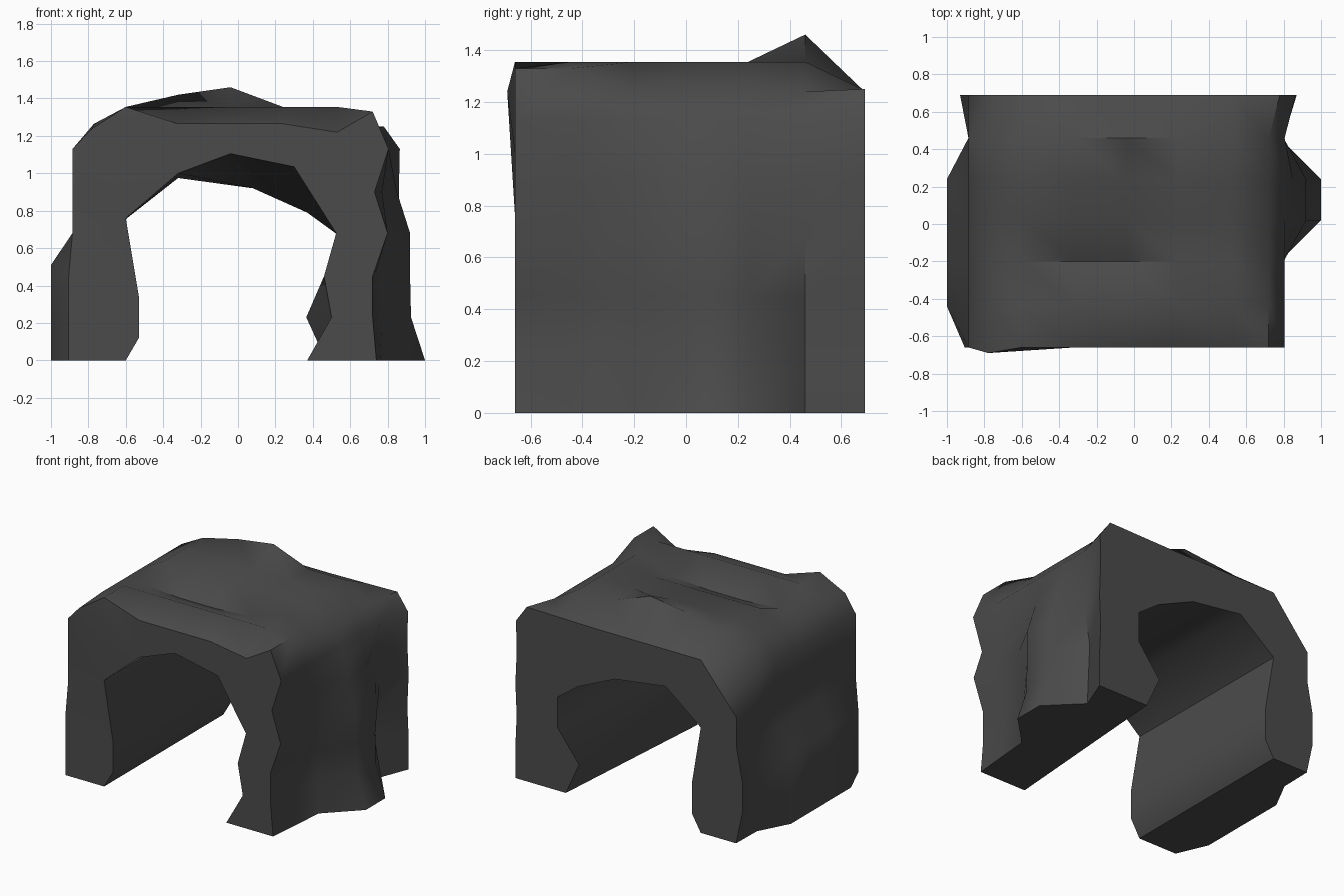
import bpy, bmesh, math

# Outer arch cross-section (x, z), from right foot over the roof to left foot
OUTER = [(.78, 0), (.77, .23), (.76, .45), (.80, .68), (.77, .9), (.805, 1.13), (.72, 1.24),
         (.53, 1.355), (.24, 1.355), (-.04, 1.355), (-.32, 1.355), (-.6, 1.355),
         (-.77, 1.265), (-.885, 1.13), (-.885, .9), (-.885, .68), (-1, .51), (-1, .23), (-1, 0)]

# Opening profile (x, z) at the front and back, left foot to right foot
INNER_FRONT = [(-.6, 0), (-.53, .12), (-.53, .34), (-.6, .76), (-.32, 1.0), (-.04, 1.105),
               (.30, 1.035), (.525, .68), (.46, .45), (.50, .23), (.37, 0)]
INNER_BACK = [(-.6, 0), (-.53, .12), (-.53, .34), (-.6, .755), (-.32, .975), (.08, .92),
              (.37, .79), (.535, .67), (.535, .45), (.365, .23), (.47, 0)]

# Stations along y and the rocky dents and bulges at each one
STATIONS = [-.66, -.44, -.2, .02, .24, .46, .69]
BULGE = {0: (1.0, 0), 1: (.925, .23), 2: (.92, .45), 3: (.92, .68), 4: (.85, .9)}
DENTS = [
    {0: (.74, 0), 1: (.72, .23), 2: (.72, .45), 4: (.73, .9), 6: (.72, 1.33), 7: (.53, 1.22),
     8: (.24, 1.265), 9: (-.04, 1.265), 10: (-.32, 1.265), 12: (-.78, 1.24),
     16: (-.905, .45), 17: (-.905, .23), 18: (-.905, 0)},
    {0: (.76, 0), 1: (.74, .23), 2: (.73, .45), 6: (.72, 1.33)},
    {8: (.24, 1.27), 9: (-.04, 1.25), 10: (-.32, 1.25), 11: (-.6, 1.27)},
    BULGE,
    BULGE,
    {9: (-.04, 1.46), 10: (-.32, 1.42), 16: (-.885, .45), 17: (-.885, .23), 18: (-.885, 0)},
    {0: (.87, 0), 1: (.87, .23), 2: (.86, .45), 3: (.87, .68), 4: (.86, .9), 5: (.865, 1.13),
     6: (.78, 1.25), 7: (.53, 1.245), 8: (.24, 1.24), 9: (-.04, 1.24), 10: (-.32, 1.24),
     11: (-.6, 1.24), 12: (-.7, 1.12), 13: (-.8, 1.0), 14: (-.885, .9),
     16: (-.93, .45), 17: (-.93, .23), 18: (-.88, 0)},
]

bm = bmesh.new()


def ring(points, y):
    return [bm.verts.new((x, y, z)) for x, z in points]


def bridge(a, b):
    for i in range(len(a) - 1):
        bm.faces.new((a[i], a[i + 1], b[i + 1], b[i]))


# Outer shell lofted along y
rings = [ring([d.get(i, p) for i, p in enumerate(OUTER)], y) for y, d in zip(STATIONS, DENTS)]
rings[0][12].co.y = -.69
for a, b in zip(rings, rings[1:]):
    bridge(a, b)

# Tunnel lining
front = ring(INNER_FRONT, STATIONS[0])
back = ring(INNER_BACK, STATIONS[-1])
bridge(front, back)

# Front and back faces, then the two feet
caps = [bm.faces.new(rings[0] + front), bm.faces.new(rings[-1] + back),
        bm.faces.new([r[0] for r in rings] + [back[-1], front[-1]]),
        bm.faces.new([r[-1] for r in rings] + [back[0], front[0]])]
bmesh.ops.recalc_face_normals(bm, faces=bm.faces[:])
bmesh.ops.triangulate(bm, faces=caps)

mesh = bpy.data.meshes.new("rock_arch")
bm.to_mesh(mesh)
bm.free()
arch = bpy.data.objects.new("rock_arch", mesh)
bpy.context.collection.objects.link(arch)

# Dark grey stone
stone = bpy.data.materials.new("dark_grey_stone")
stone.diffuse_color = (.07, .07, .07, 1)
mesh.materials.append(stone)

bpy.context.view_layer.objects.active = arch
arch.select_set(True)
bpy.ops.object.shade_smooth_by_angle(angle=math.radians(44))
